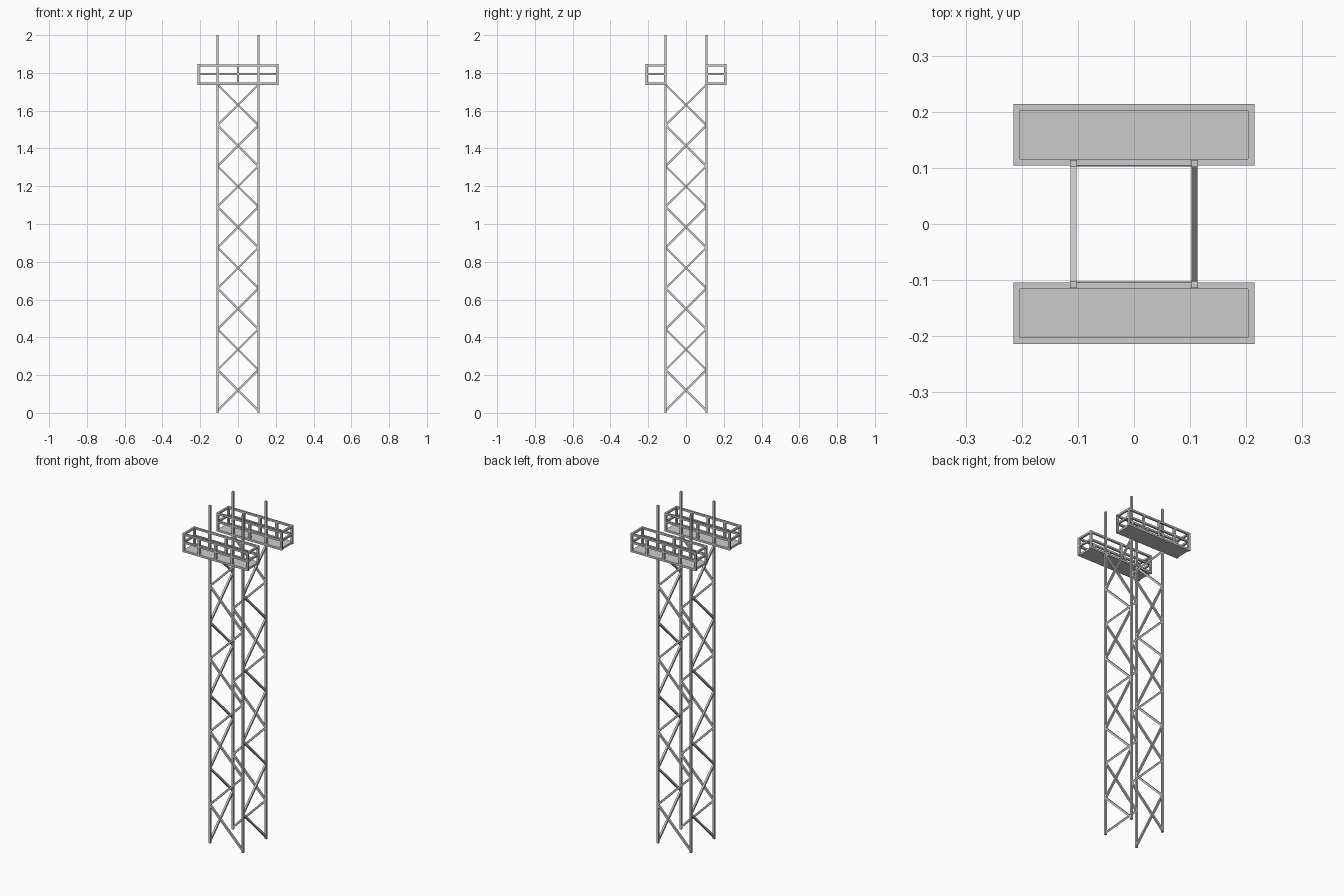
import bpy, bmesh, math
from mathutils import Vector, Matrix

if "Cube" in bpy.data.objects:
    bpy.data.objects.remove(bpy.data.objects["Cube"])

LEG = 0.108          # leg offset from the centre
W = 0.012            # bar thickness
BAYS, Z0, Z1 = 8, 0.012, 1.738


def bar(bm, a, b, w=W, d=W):
    """Square bar from point a to point b."""
    a, b = Vector(a), Vector(b)
    z = (b - a).normalized()
    ref = Vector((0, 0, 1)) if abs(z.z) < 0.99 else Vector((0, 1, 0))
    x = ref.cross(z).normalized()
    y = z.cross(x)
    rot = Matrix((x, y, z)).transposed().to_4x4()
    m = Matrix.Translation((a + b) / 2) @ rot @ Matrix.Diagonal((w, d, (b - a).length, 1))
    bmesh.ops.create_cube(bm, size=1, matrix=m)


def finish(bm, name):
    mesh = bpy.data.meshes.new(name)
    bm.to_mesh(mesh)
    bm.free()
    ob = bpy.data.objects.new(name, mesh)
    bpy.context.collection.objects.link(ob)
    return ob


# Four full-height legs
for name, sx, sy in (("front_left_leg", -1, -1), ("front_right_leg", 1, -1),
                     ("back_right_leg", 1, 1), ("back_left_leg", -1, 1)):
    bm = bmesh.new()
    bar(bm, (sx * LEG, sy * LEG, 0), (sx * LEG, sy * LEG, 2))
    finish(bm, name)

# Zigzag bracing: one face, turned a quarter for each side
for i, side in enumerate(("front", "right", "back", "left")):
    bm = bmesh.new()
    step = (Z1 - Z0) / BAYS
    for k in range(BAYS):
        s = 1 if k % 2 == 0 else -1
        bar(bm, (s * LEG, -LEG, Z0 + k * step), (-s * LEG, -LEG, Z0 + (k + 1) * step),
            0.011, 0.011)
    bm.transform(Matrix.Rotation(i * math.pi / 2, 4, 'Z'))
    finish(bm, side + "_bracing")

# Railed platforms at the front and back
X, YI, YO = 0.209, 0.110, 0.208
for side, s in (("front", -1), ("back", 1)):
    bm = bmesh.new()
    bar(bm, (-X, s * (YI + YO) / 2, 1.742), (X, s * (YI + YO) / 2, 1.742), YO - YI + W, W)
    finish(bm, side + "_platform_floor")

    bm = bmesh.new()
    for z in (1.793, 1.840):
        for y in (YI, YO):
            bar(bm, (-X, s * y, z), (X, s * y, z), 0.011, 0.011)
        for x in (-X, X):
            bar(bm, (x, s * YI, z), (x, s * YO, z), 0.011, 0.011)
    for x in (-X, -LEG, 0, LEG, X):
        for y in (YI, YO):
            bar(bm, (x, s * y, 1.736), (x, s * y, 1.846))
    finish(bm, side + "_platform_railing")
